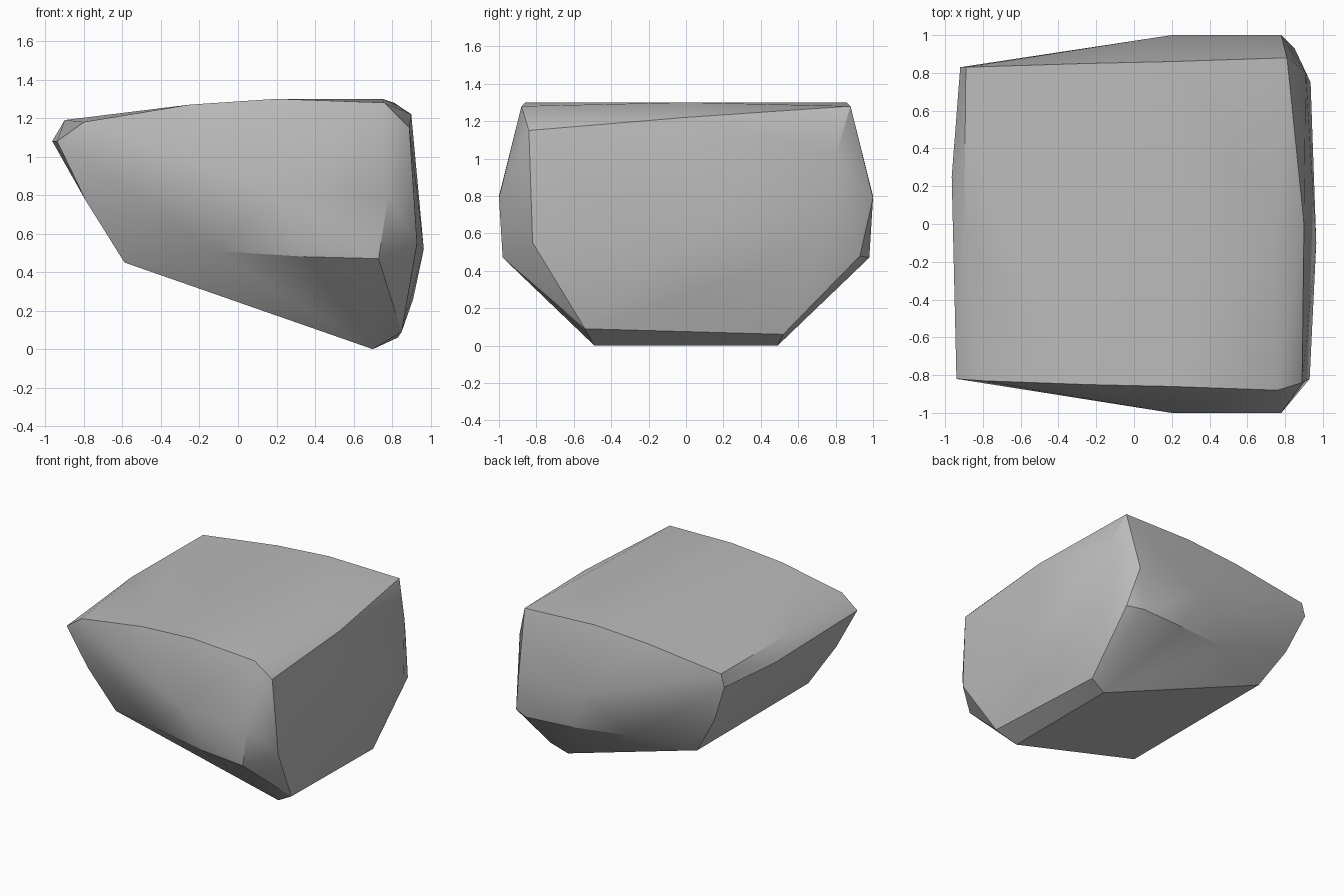
import bpy
import bmesh
import math

scene_cube = bpy.data.objects.get("Cube")
if scene_cube:
    bpy.data.objects.remove(scene_cube, do_unlink=True)


def make_material(name, colour):
    material = bpy.data.materials.new(name)
    material.use_nodes = True
    material.diffuse_color = colour
    material.node_tree.nodes["Principled BSDF"].inputs["Base Color"].default_value = colour
    return material


def mirrored(points):
    """Repeat points on the front and the back of the rock."""
    return [(x, side * y, z) for x, y, z in points for side in (-1, 1)]


# Flat, gently arched crown
crown = mirrored([(-0.25, 0.85, 1.27), (0.2, 0.86, 1.3)])
crown += [(0.76, -0.88, 1.28), (0.81, 0.88, 1.28), (0.75, 0, 1.3),
          (-0.8, -0.83, 1.18), (-0.9, -0.05, 1.19), (-0.89, 0.83, 1.19)]

# Bulging front and back walls
walls = mirrored([(0.2, 1, 0.8), (0.78, 1, 0.79), (0.73, 0.98, 0.47),
                  (0.35, 0.95, 0.48), (-0.12, 0.88, 0.51)])

# Broad end, tilted and chipped at its corners
broad_end = [(0.89, -0.84, 1.15), (0.9, 0, 1.22), (0.93, -0.82, 0.55),
             (0.965, -0.1, 0.52), (0.935, 0.75, 0.58), (0.91, 0.8, 1.02),
             (0.85, 0.93, 0.48), (0.91, 0, 0.26)]

# Narrow end, overhanging towards the top
narrow_end = mirrored([(-0.79, 0.77, 0.77), (-0.59, 0.7, 0.45)])
narrow_end += [(-0.94, -0.82, 1.08), (-0.965, 0.25, 1.08), (-0.92, 0.83, 1.09)]

# Sloping underside with a narrow bevelled foot
foot = mirrored([(0.7, 0.49, 0)])
foot += [(0.85, -0.54, 0.09), (0.83, 0.52, 0.06)]

# Wrap all facets in one convex boulder
bm = bmesh.new()
for point in crown + walls + broad_end + narrow_end + foot:
    bm.verts.new(point)
hull = bmesh.ops.convex_hull(bm, input=bm.verts)
loose = [v for v in bm.verts if not v.link_faces]
bmesh.ops.delete(bm, geom=loose, context="VERTS")
bmesh.ops.dissolve_limit(bm, angle_limit=math.radians(1),
                         verts=bm.verts, edges=bm.edges)
bmesh.ops.recalc_face_normals(bm, faces=bm.faces)

mesh = bpy.data.meshes.new("boulder")
bm.to_mesh(mesh)
bm.free()
mesh.materials.append(make_material("stone_grey", (0.5, 0.5, 0.5, 1)))
boulder = bpy.data.objects.new("boulder", mesh)
bpy.context.collection.objects.link(boulder)

# Soft shading within each facet, crisp ridges between them
bpy.ops.object.select_all(action="DESELECT")
boulder.select_set(True)
bpy.context.view_layer.objects.active = boulder
bpy.ops.object.shade_smooth_by_angle(angle=math.radians(30))
